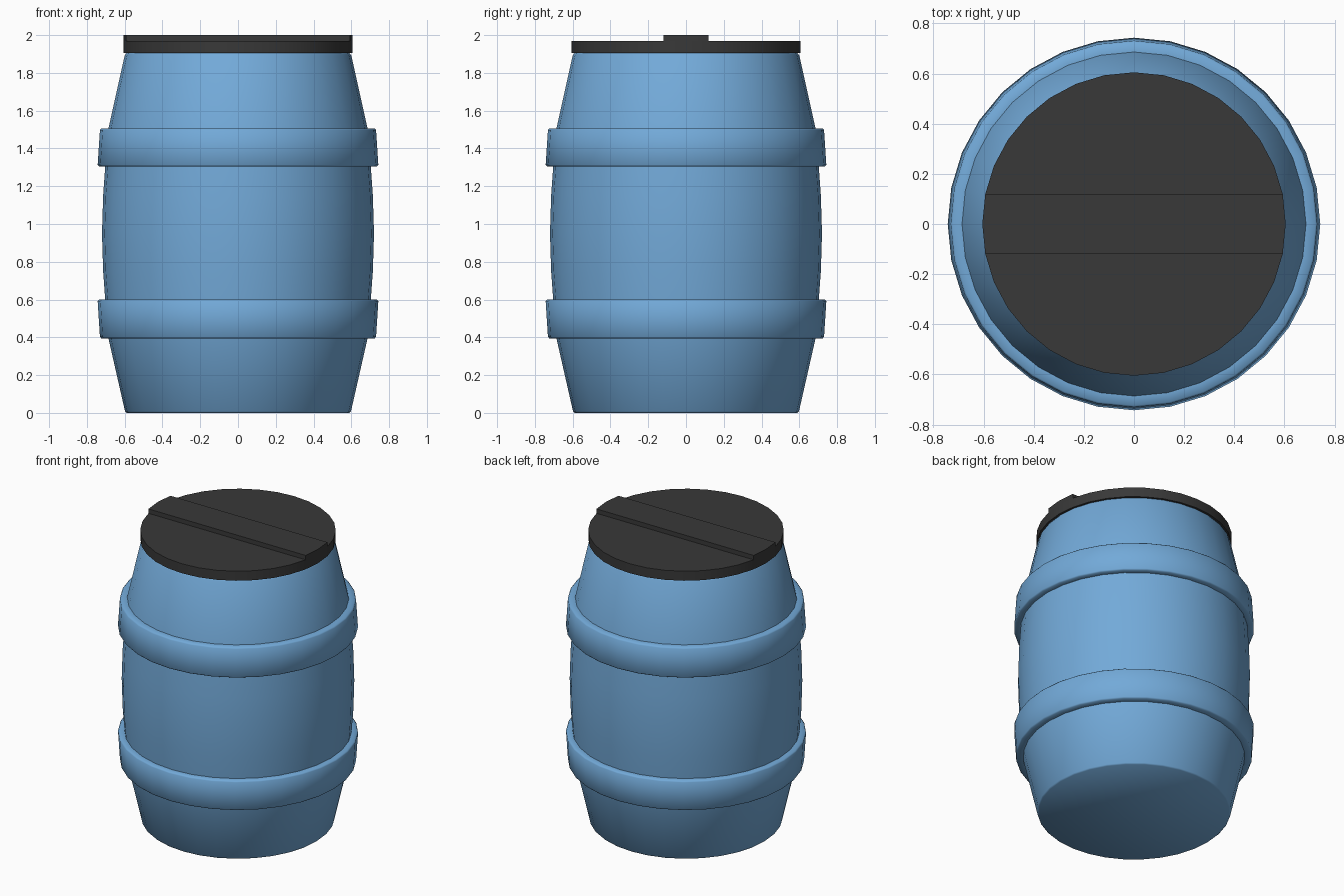
import bpy, bmesh, math

if "Cube" in bpy.data.objects:
    bpy.data.objects.remove(bpy.data.objects["Cube"])

SIDES = 32


def material(name, rgb):
    m = bpy.data.materials.new(name)
    m.diffuse_color = (*rgb, 1)
    m.use_nodes = True
    m.node_tree.nodes["Principled BSDF"].inputs["Base Color"].default_value = m.diffuse_color
    return m


def finish(bm, name, mat, angle):
    bmesh.ops.recalc_face_normals(bm, faces=bm.faces[:])
    mesh = bpy.data.meshes.new(name)
    bm.to_mesh(mesh)
    bm.free()
    mesh.materials.append(mat)
    ob = bpy.data.objects.new(name, mesh)
    bpy.context.collection.objects.link(ob)
    bpy.ops.object.select_all(action='DESELECT')
    ob.select_set(True)
    bpy.context.view_layer.objects.active = ob
    bpy.ops.object.shade_smooth_by_angle(angle=math.radians(angle))
    return ob


def ring(bm, r, z):
    return [bm.verts.new((r * math.cos(2 * math.pi * i / SIDES),
                          r * math.sin(2 * math.pi * i / SIDES), z))
            for i in range(SIDES)]


def lathe(bm, profile):
    rings = [ring(bm, r, z) for r, z in profile]
    for a, b in zip(rings, rings[1:]):
        for i in range(SIDES):
            j = (i + 1) % SIDES
            bm.faces.new((a[i], a[j], b[j], b[i]))
    return rings


blue = material("blue_plastic", (0.17, 0.40, 0.69))
black = material("black_plastic", (0.04, 0.04, 0.04))

# Barrel body with two raised bands, softened at the rims
profile = [
    (0.590, 0.0), (0.598, 0.008), (0.686, 0.395),
    (0.724, 0.395), (0.731, 0.403), (0.743, 0.592), (0.736, 0.60), (0.703, 0.60),
    (0.714, 0.75), (0.720, 0.95), (0.714, 1.15), (0.703, 1.305),
    (0.736, 1.305), (0.743, 1.313), (0.731, 1.497), (0.724, 1.505), (0.686, 1.505),
    (0.600, 1.892), (0.590, 1.905),
]
bm = bmesh.new()
rings = lathe(bm, profile)
bm.faces.new(rings[0])
bm.faces.new(rings[-1])
finish(bm, "barrel_body", blue, 50)

# Lid disc
bm = bmesh.new()
rings = lathe(bm, [(0.605, 1.905), (0.605, 1.97)])
bm.faces.new(rings[0])
bm.faces.new(rings[-1])
finish(bm, "lid", black, 30)

# Raised grip bar across the lid, its ends following the lid outline
bm = bmesh.new()
ends = (-1, 0, 1, 15, 16, 17)
loops = [[bm.verts.new((0.605 * math.cos(2 * math.pi * i / SIDES),
                        0.605 * math.sin(2 * math.pi * i / SIDES), z))
          for i in ends] for z in (1.965, 2.0)]
for loop in loops:
    bm.faces.new(loop)
for i in range(6):
    j = (i + 1) % 6
    bm.faces.new((loops[0][i], loops[0][j], loops[1][j], loops[1][i]))
finish(bm, "lid_grip", black, 30)
